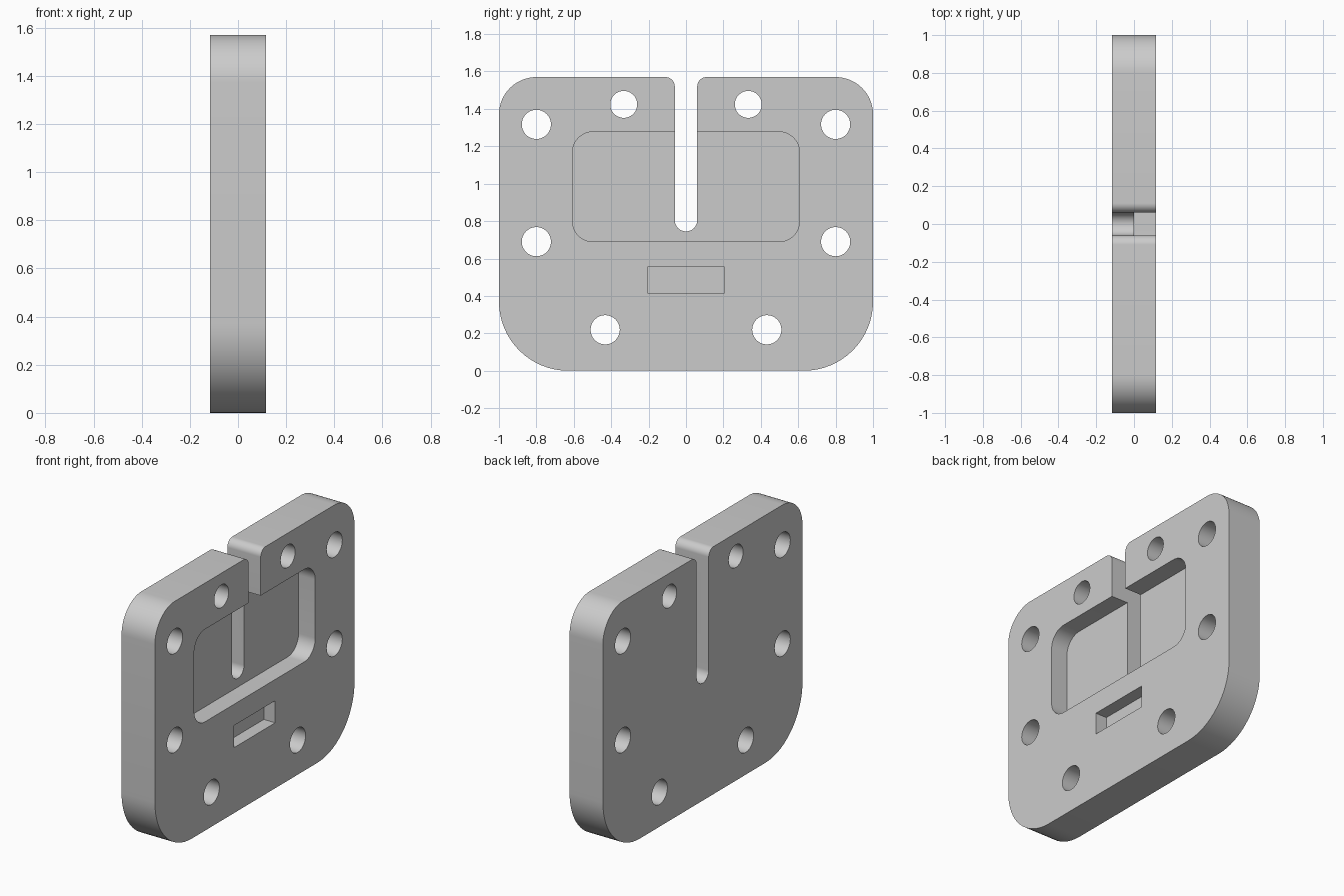
import bpy, bmesh, math
from mathutils import Vector

default = bpy.data.objects.get("Cube")
if default:
    bpy.data.objects.remove(default, do_unlink=True)

HALF = 0.117  # half of the plate thickness

grey = bpy.data.materials.new("plain grey")
grey.use_nodes = True
grey.diffuse_color = (0.6, 0.6, 0.6, 1)
grey.node_tree.nodes["Principled BSDF"].inputs["Base Color"].default_value = (0.6, 0.6, 0.6, 1)


def rounded(corners, steps=16):
    """Fillet each (y, z, radius) corner of a closed outline."""
    points = []
    for i, (y, z, r) in enumerate(corners):
        p = Vector((y, z))
        if r == 0:
            points.append(p)
            continue
        a = (Vector(corners[i - 1][:2]) - p).normalized()
        b = (Vector(corners[(i + 1) % len(corners)][:2]) - p).normalized()
        half = a.angle(b) / 2
        centre = p + (a + b).normalized() * r / math.sin(half)
        start = p + a * r / math.tan(half) - centre
        end = p + b * r / math.tan(half) - centre
        sweep = start.angle(end)
        for k in range(steps + 1):
            t = k / steps
            arc = (start * math.sin((1 - t) * sweep) + end * math.sin(t * sweep)) / math.sin(sweep)
            points.append(centre + arc)
    return points


def circle(y, z, r, steps=48):
    return [Vector((y + r * math.cos(math.tau * k / steps), z + r * math.sin(math.tau * k / steps)))
            for k in range(steps)]


def box(y, z0, z1, r):
    return rounded([(-y, z0, r), (y, z0, r), (y, z1, r), (-y, z1, r)])


def prism(name, outlines, x0, x1):
    """Extrude closed outlines in the side plane from x0 to x1."""
    bm = bmesh.new()
    for outline in outlines:
        face = bm.faces.new([bm.verts.new((x0, p.x, p.y)) for p in outline])
        grown = bmesh.ops.extrude_face_region(bm, geom=[face])["geom"]
        top = [v for v in grown if isinstance(v, bmesh.types.BMVert)]
        bmesh.ops.translate(bm, verts=top, vec=(x1 - x0, 0, 0))
    bmesh.ops.remove_doubles(bm, verts=bm.verts, dist=1e-5)
    bmesh.ops.recalc_face_normals(bm, faces=bm.faces)
    mesh = bpy.data.meshes.new(name)
    bm.to_mesh(mesh)
    bm.free()
    mesh.materials.append(grey)
    obj = bpy.data.objects.new(name, mesh)
    bpy.context.collection.objects.link(obj)
    return obj


# Plate outline with the open slot in its top edge
right_half = [(1, 0, 0.37), (1, 1.57, 0.2), (0.06, 1.57, 0.05), (0.06, 0.745, 0.06)]
left_half = [(-y, z, r) for y, z, r in reversed(right_half)]
plate = prism("mounting_plate", [rounded(right_half + left_half)], -HALF, HALF)

# Bolt holes, mirrored left to right
holes = [(0.8, 1.317, 0.078), (0.333, 1.424, 0.072), (0.8, 0.69, 0.078), (0.432, 0.219, 0.078)]
hole_outlines = [circle(side * y, z, r) for y, z, r in holes for side in (1, -1)]

# Through holes, large half-depth pocket and small shallow pocket
cutters = [
    prism("hole_cutter", hole_outlines, -0.3, 0.3),
    prism("large_pocket_cutter", [box(0.607, 0.69, 1.277, 0.11)], 0, 0.3),
    prism("small_pocket_cutter", [box(0.206, 0.415, 0.555, 0)], HALF - 0.08, 0.3),
]
bpy.ops.object.select_all(action='DESELECT')
bpy.context.view_layer.objects.active = plate
plate.select_set(True)
for cutter in cutters:
    cutter.hide_render = True
    cut = plate.modifiers.new(cutter.name, 'BOOLEAN')
    cut.operation = 'DIFFERENCE'
    cut.solver = 'EXACT'
    cut.object = cutter
    bpy.ops.object.modifier_apply(modifier=cut.name)
    bpy.data.objects.remove(cutter, do_unlink=True)

bpy.ops.object.shade_smooth_by_angle(angle=math.radians(30))
